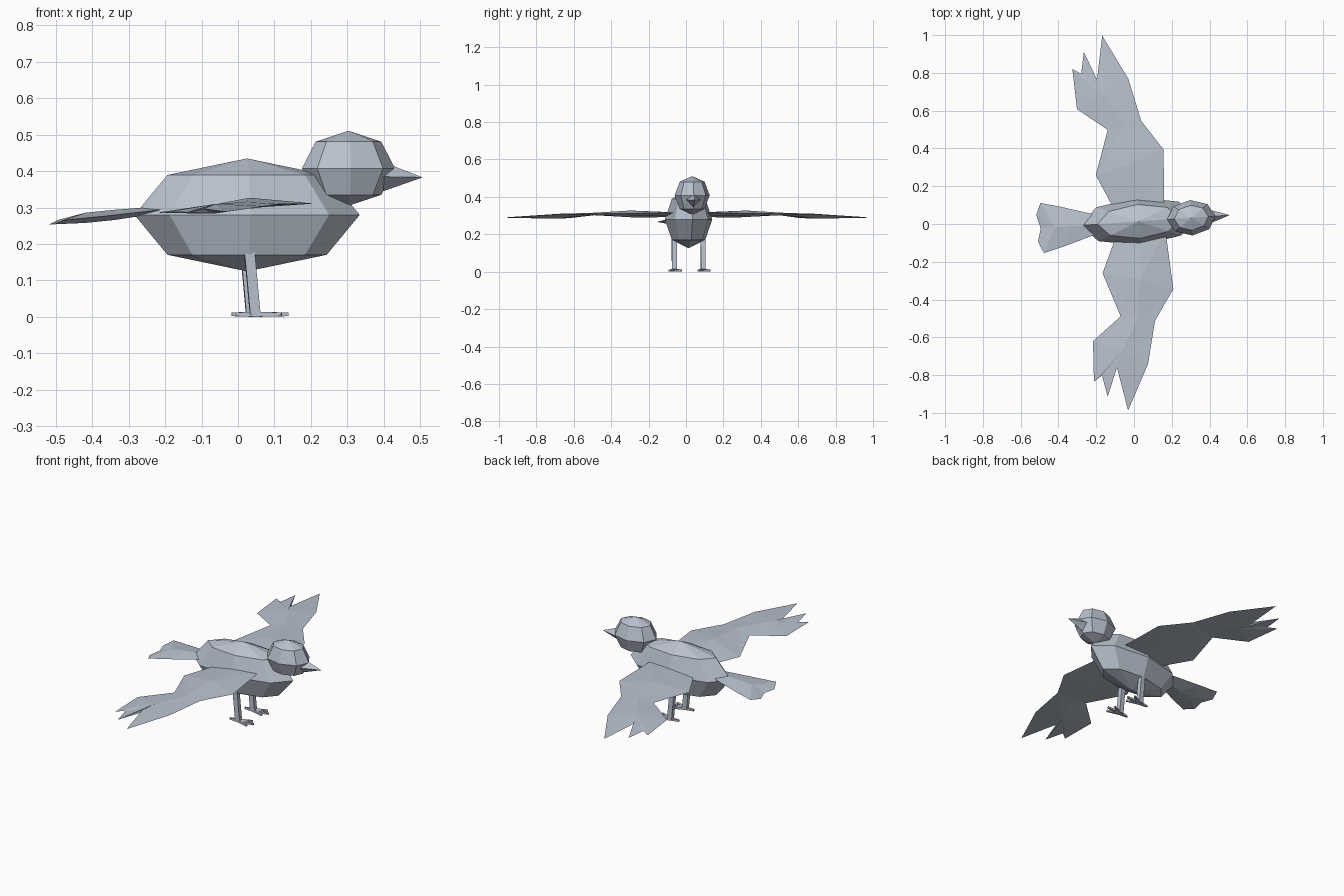
import bpy, bmesh
from math import pi, sin, cos
from mathutils import Matrix, Vector

cube = bpy.data.objects.get("Cube")
if cube:
    bpy.data.objects.remove(cube, do_unlink=True)

plumage = bpy.data.materials.new("blue grey")
plumage.use_nodes = True
tint = (0.48, 0.54, 0.62, 1)
plumage.diffuse_color = tint
plumage.node_tree.nodes["Principled BSDF"].inputs["Base Color"].default_value = tint

# The whole bird is turned slightly to its left
TURN = Matrix.Translation((0, 0.012, 0)) @ Matrix.Rotation(0.069, 4, 'Z')


def finish(bm, name):
    bmesh.ops.recalc_face_normals(bm, faces=bm.faces)
    bm.transform(TURN)
    mesh = bpy.data.meshes.new(name)
    bm.to_mesh(mesh)
    bm.free()
    mesh.materials.append(plumage)
    obj = bpy.data.objects.new(name, mesh)
    bpy.context.collection.objects.link(obj)
    return obj


def ball(name, centre, radii):
    bm = bmesh.new()
    bmesh.ops.create_uvsphere(bm, u_segments=8, v_segments=4, radius=1)
    bm.transform(Matrix.Translation(centre) @ Matrix.Diagonal((*radii, 1)))
    finish(bm, name)


def feathered(name, lead, ridge, trail, tips, side=1):
    """Thin lens: lead and trail edges, a raised ridge (x, y, z, half
    thickness) between them, and a fan of tips closing the far end."""
    bm = bmesh.new()

    def vert(x, y, z):
        return bm.verts.new((x, y * side, z))
    a = [vert(*p) for p in lead]
    b = [vert(*p) for p in trail]
    fan = [a[-1]] + [vert(*p) for p in tips] + [b[-1]]
    roots = []
    for sign in (1, -1):
        mid = [vert(x, y, z + sign * t) for x, y, z, t in ridge]
        roots.append(mid[0])
        for edge in (a, b):
            for i in range(len(mid) - 1):
                bm.faces.new((edge[i], edge[i + 1], mid[i + 1]))
                bm.faces.new((edge[i], mid[i + 1], mid[i]))
        for p, q in zip(fan, fan[1:]):
            bm.faces.new((mid[-1], p, q))
    bm.faces.new((a[0], roots[0], b[0], roots[1]))
    finish(bm, name)


def bar(name, start, end, size_start, size_end):
    """Tapered four-sided bar; sizes are half extents on two axes."""
    bm = bmesh.new()
    start, end = Vector(start), Vector(end)
    along = (end - start).normalized()
    helper = Vector((0, 1, 0)) if abs(along.z) > 0.7 else Vector((0, 0, 1))
    u = along.cross(helper).normalized()
    v = u.cross(along)
    rings = []
    for c, (p, q) in ((start, size_start), (end, size_end)):
        rings.append([bm.verts.new(c + u * p * i + v * q * j)
                      for i, j in ((1, 1), (-1, 1), (-1, -1), (1, -1))])
    for r in rings:
        bm.faces.new(r)
    for i in range(4):
        k = (i + 1) % 4
        bm.faces.new((rings[0][i], rings[0][k], rings[1][k], rings[1][i]))
    finish(bm, name)


# Body and head
ball("body", (0.025, 0, 0.28), (0.31, 0.127, 0.155))
ball("head", (0.304, 0, 0.408), (0.128, 0.094, 0.103))

# Beak: four-sided cone
bm = bmesh.new()
base = [bm.verts.new(p) for p in ((0.4, 0, 0.425), (0.4, 0.037, 0.385),
                                  (0.4, 0, 0.345), (0.4, -0.037, 0.385))]
tip = bm.verts.new((0.508, 0, 0.383))
bm.faces.new(base)
for i in range(4):
    bm.faces.new((base[i], base[(i + 1) % 4], tip))
finish(bm, "beak")

# Tail
feathered("tail",
          [(-0.18, 0.045, 0.298), (-0.38, 0.105, 0.276), (-0.487, 0.133, 0.266)],
          [(-0.18, 0, 0.298, 0.008), (-0.34, 0, 0.28, 0.014),
           (-0.42, 0, 0.272, 0.014)],
          [(-0.18, -0.045, 0.298), (-0.38, -0.105, 0.276), (-0.487, -0.133, 0.266)],
          [(-0.514, 0.07, 0.254), (-0.495, 0, 0.256), (-0.514, -0.07, 0.254)])

for side, label in ((1, "left"), (-1, "right")):
    # Wing with three feather tips
    feathered(label + "_wing",
              [(0.163, 0.06, 0.315), (0.183, 0.37, 0.311),
               (0.075, 0.53, 0.31), (0.022, 0.757, 0.304)],
              [(0.035, 0.06, 0.307, 0.01), (0.01, 0.31, 0.313, 0.014),
               (-0.015, 0.51, 0.309, 0.006), (-0.11, 0.68, 0.297, 0.013)],
              [(-0.095, 0.06, 0.293), (-0.185, 0.26, 0.289),
               (-0.105, 0.495, 0.302), (-0.26, 0.615, 0.287)],
              [(-0.1, 0.995, 0.289), (-0.145, 0.755, 0.296), (-0.203, 0.915, 0.287),
               (-0.225, 0.8, 0.288), (-0.27, 0.83, 0.285)], side)

    # Leg and four toes
    y = 0.077 * side
    bar(label + "_leg", (0.024, y, 0.2), (0.042, y, 0.006),
        (0.014, 0.013), (0.014, 0.013))
    for toe, (x, dy) in (("middle", (0.134, 0)), ("outer", (0.112, 0.032 * side)),
                         ("inner", (0.112, -0.032 * side)), ("back", (-0.012, 0))):
        bar(f"{label}_{toe}_toe", (0.045, y, 0.007), (x, y + dy, 0.007),
            (0.01, 0.007), (0.004, 0.005))
